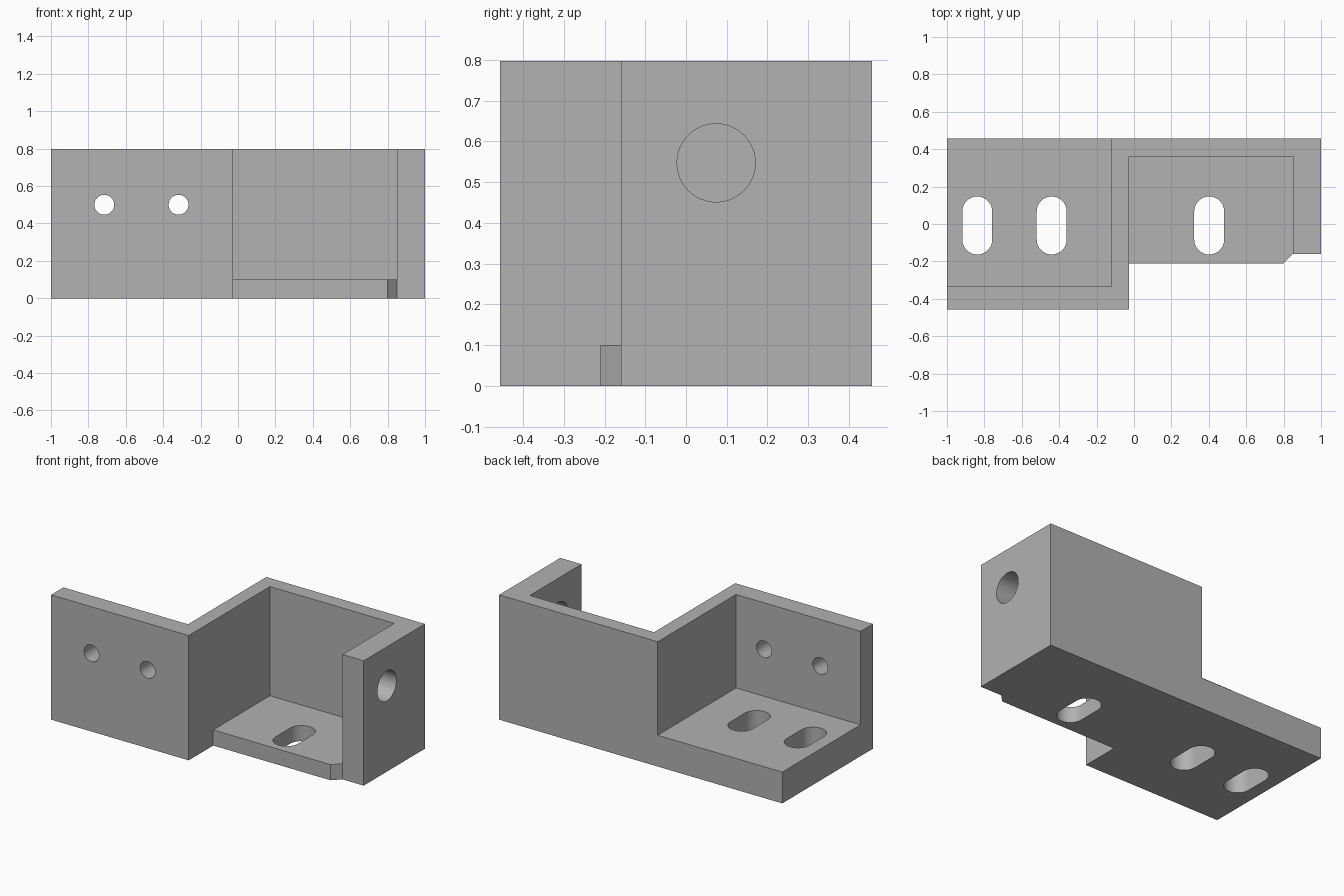
import bpy, bmesh, math
from mathutils import Matrix

cube = bpy.data.objects.get("Cube")
if cube:
    bpy.data.objects.remove(cube, do_unlink=True)

HEIGHT = 0.797

grey = bpy.data.materials.new("plain grey")
grey.use_nodes = True
colour = (0.445, 0.445, 0.445, 1)
grey.diffuse_color = colour
grey.node_tree.nodes["Principled BSDF"].inputs["Base Color"].default_value = colour


def extrude(name, outline, z0, z1, matrix=Matrix()):
    """Solid prism from a counter-clockwise outline."""
    bm = bmesh.new()
    face = bm.faces.new([bm.verts.new((x, y, z0)) for x, y in outline])
    top = bmesh.ops.extrude_face_region(bm, geom=[face])["geom"]
    moved = [v for v in top if isinstance(v, bmesh.types.BMVert)]
    bmesh.ops.translate(bm, verts=moved, vec=(0, 0, z1 - z0))
    bmesh.ops.transform(bm, matrix=matrix, verts=bm.verts)
    bmesh.ops.recalc_face_normals(bm, faces=bm.faces)
    mesh = bpy.data.meshes.new(name)
    bm.to_mesh(mesh)
    bm.free()
    mesh.materials.append(grey)
    obj = bpy.data.objects.new(name, mesh)
    bpy.context.collection.objects.link(obj)
    return obj


def box(x0, x1, y0, y1):
    return [(x0, y0), (x1, y0), (x1, y1), (x0, y1)]


def slot(cx, cy, radius, half_straight=0, steps=24):
    """Round outline, stretched along y when half_straight is given."""
    points = []
    for sign in (1, -1):
        for i in range(steps + (1 if half_straight else 0)):
            a = math.pi * i / steps
            points.append((cx + sign * radius * math.cos(a),
                           cy + sign * (half_straight + radius * math.sin(a))))
    return points


# Full-height block with the stepped footprint and chamfered corner
bracket = extrude("stepped_bracket", [
    (-1, -0.457), (-0.028, -0.457), (-0.028, -0.21), (0.80, -0.21),
    (0.85, -0.16), (1, -0.16), (1, 0.457), (-1, 0.457)], 0, HEIGHT)

# Pockets above the thick left floor and the thin right floor
cutters = [
    extrude("left_pocket", box(-1.2, -0.12, -0.333, 0.6), 0.2, 1),
    extrude("right_pocket", box(-0.028, 0.85, -0.3, 0.362), 0.1, 1),
]

# Slots through the floors
for x in (-0.838, -0.44, 0.402):
    cutters.append(extrude("floor_slot", slot(x, -0.008, 0.08, 0.075), -0.1, 0.3))

# Round holes through the front wall
face_front = Matrix.Rotation(math.pi / 2, 4, "X")
for x in (-0.715, -0.318):
    cutters.append(extrude("front_hole", slot(x, 0.5, 0.053), 0.25, 0.55, face_front))

# Large round hole through the side wall
face_side = Matrix.Rotation(math.pi / 2, 4, "Y")
cutters.append(extrude("side_hole", slot(-0.547, 0.074, 0.096), 0.7, 1.1, face_side))

# Cut everything and remove the cutters
bpy.context.view_layer.objects.active = bracket
for cutter in cutters:
    mod = bracket.modifiers.new("cut", "BOOLEAN")
    mod.operation = "DIFFERENCE"
    mod.solver = "EXACT"
    mod.object = cutter
    bpy.ops.object.modifier_apply(modifier=mod.name)
    bpy.data.objects.remove(cutter, do_unlink=True)

# Smooth the hole walls, keep the block edges sharp
bpy.ops.object.select_all(action="DESELECT")
bracket.select_set(True)
bpy.ops.object.shade_smooth_by_angle(angle=math.radians(30))
